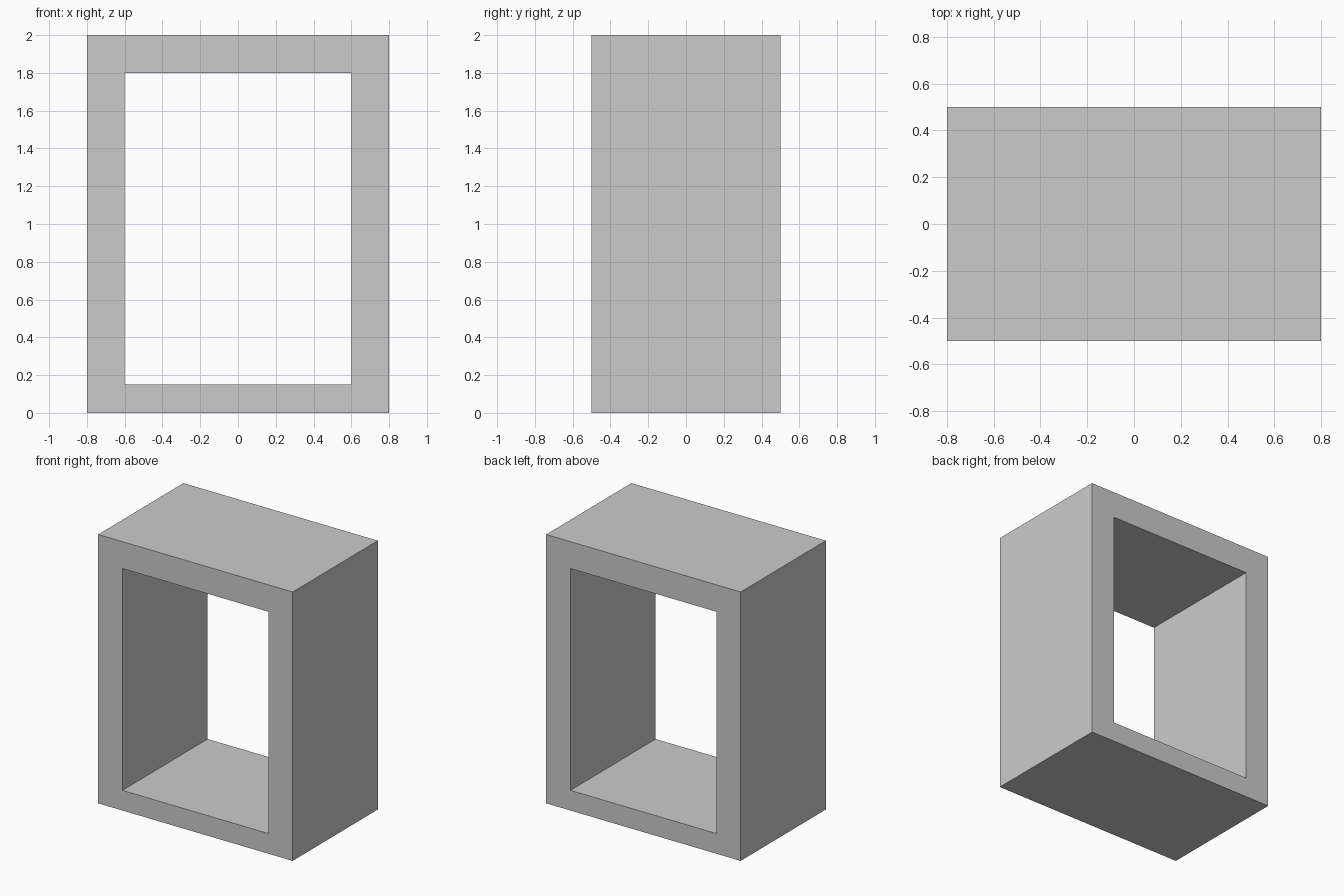
import bpy, bmesh

if "Cube" in bpy.data.objects:
    bpy.data.objects.remove(bpy.data.objects["Cube"])

DEPTH = 1.0


def rect(half_width, bottom, top):
    """Corner points (x, z) of a rectangle centred on x = 0."""
    return [(-half_width, bottom), (half_width, bottom),
            (half_width, top), (-half_width, top)]


def rectangular_tube(name, outer, inner, depth):
    bm = bmesh.new()
    # Front ring between outer edge and opening
    o = [bm.verts.new((x, -depth / 2, z)) for x, z in outer]
    i = [bm.verts.new((x, -depth / 2, z)) for x, z in inner]
    n = len(o)
    ring = [bm.faces.new((o[k], o[(k + 1) % n], i[(k + 1) % n], i[k]))
            for k in range(n)]
    # Extrude to the back, keeping the front ring as a cap
    ext = bmesh.ops.extrude_face_region(bm, geom=ring, use_keep_orig=True)
    verts = [g for g in ext["geom"] if isinstance(g, bmesh.types.BMVert)]
    bmesh.ops.translate(bm, verts=verts, vec=(0, depth, 0))
    bmesh.ops.recalc_face_normals(bm, faces=bm.faces)
    mesh = bpy.data.meshes.new(name)
    bm.to_mesh(mesh)
    bm.free()
    obj = bpy.data.objects.new(name, mesh)
    bpy.context.collection.objects.link(obj)
    return obj


# Deep frame, open front to back, with a thinner sill
rectangular_tube("frame", rect(0.8, 0.0, 2.0), rect(0.6, 0.15, 1.8), DEPTH)
